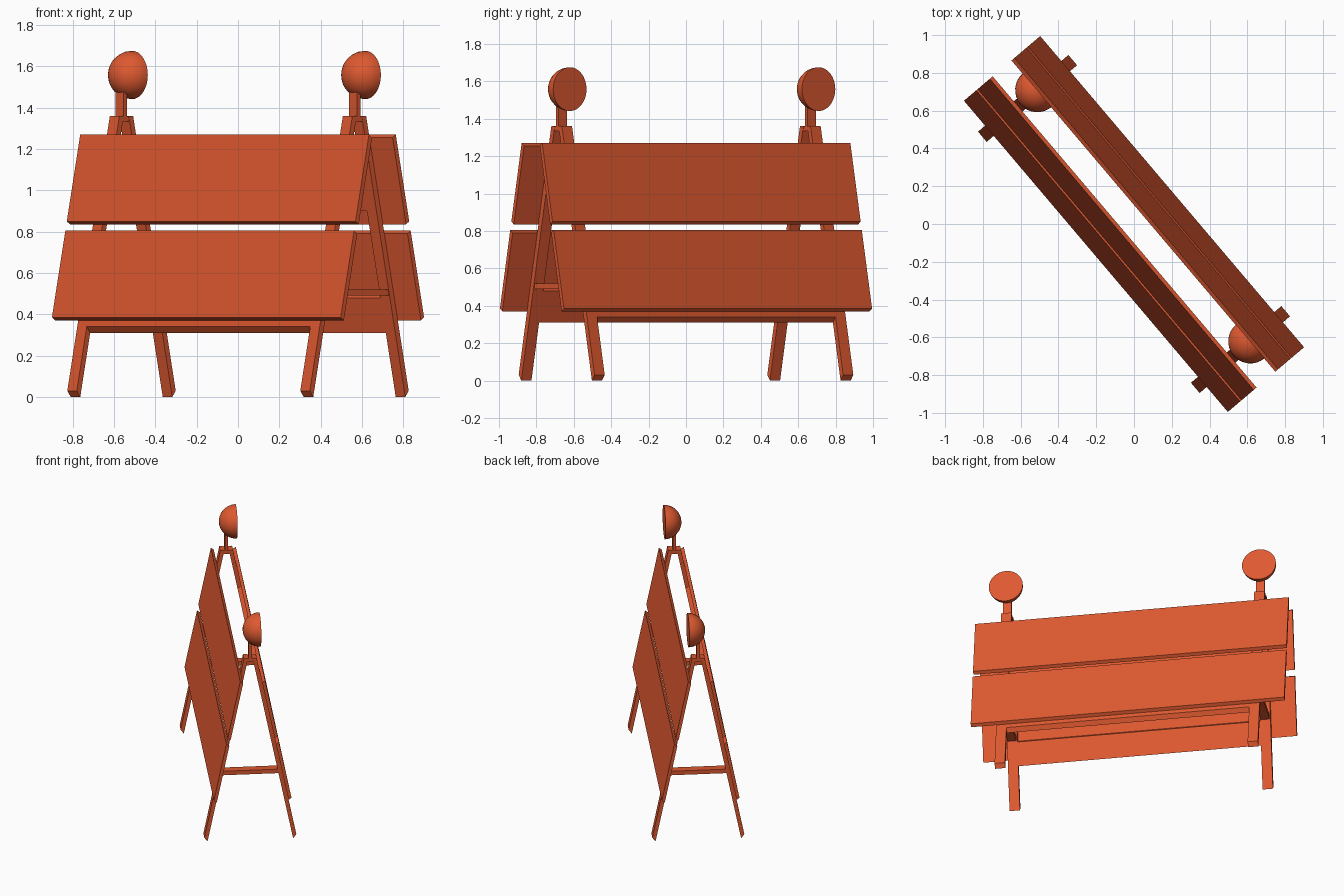
import bpy, bmesh, math

if "Cube" in bpy.data.objects:
    bpy.data.objects.remove(bpy.data.objects["Cube"])

TURN = math.radians(-49.7)      # whole barricade is turned about z
HALF = 1.08                     # half length of the boards
LEG0, LEG1 = 0.836, 0.907       # leg extent along the length
LAMP_U, LAMP_N, LAMP_Z, LAMP_R = 0.872, 0.068, 1.558, 0.117

orange = bpy.data.materials.new("orange_paint")
orange.diffuse_color = (0.73, 0.10, 0.03, 1)
orange.use_nodes = True
orange.node_tree.nodes["Principled BSDF"].inputs["Base Color"].default_value = orange.diffuse_color


def finish(name, bm):
    bmesh.ops.recalc_face_normals(bm, faces=bm.faces)
    me = bpy.data.meshes.new(name)
    bm.to_mesh(me)
    bm.free()
    me.materials.append(orange)
    ob = bpy.data.objects.new(name, me)
    ob.rotation_euler.z = TURN
    bpy.context.collection.objects.link(ob)
    return ob


def prism(name, profile, u0, u1):
    """Extrude a (depth, height) profile along the barricade's length."""
    bm = bmesh.new()
    face = bm.faces.new([bm.verts.new((u0, n, z)) for n, z in profile])
    ext = bmesh.ops.extrude_face_region(bm, geom=[face])
    verts = [v for v in ext["geom"] if isinstance(v, bmesh.types.BMVert)]
    bmesh.ops.translate(bm, verts=verts, vec=(u1 - u0, 0, 0))
    return finish(name, bm)


def slope(z):
    """Distance of the outer board face from the centre plane."""
    return 0.085 + 0.203 * (1.27 - z)


def leaning(name, side, u0, u1, z0, z1, inset, thick, low, high):
    """Leaning board: inner edge sits lower than the outer one by low / high."""
    pts = [(slope(z0 + low) - inset, z0 + low), (slope(z1) - inset, z1),
           (slope(z1 - high) - inset - thick, z1 - high),
           (slope(z0) - inset - thick, z0)]
    return prism(name, [(side * n, z) for n, z in pts], u0, u1)


def block(name, u0, u1, n, z0, z1):
    return prism(name, [(-n, z0), (n, z0), (n, z1), (-n, z1)], u0, u1)


# The two leaning sides
for side, label in ((-1, "front"), (1, "back")):
    leaning(label + "_upper_board", side, -HALF, HALF, 0.835, 1.27, 0, 0.023, 0.015, 0.015)
    leaning(label + "_lower_board", side, -HALF, HALF, 0.37, 0.805, 0, 0.023, 0.015, 0.015)
    # Rails behind the boards, between the legs
    leaning(label + "_lower_rail", side, -LEG0, LEG0, 0.31, 0.50, 0.023, 0.028, 0.03, 0.02)
    leaning(label + "_upper_rail", side, -LEG0, LEG0, 0.90, 1.09, 0.023, 0.028, 0.03, 0.02)
    for end, ename in ((-1, "left"), (1, "right")):
        leaning(f"{label}_{ename}_leg", side, end * LEG0, end * LEG1,
                0, 1.36, 0.023, 0.028, 0.03, 0.0)

# Parts at each end
for end, ename in ((-1, "left"), (1, "right")):
    mid = end * LAMP_U
    block(ename + "_brace", mid - 0.03, mid + 0.03, slope(0.505) - 0.04, 0.49, 0.52)
    block(ename + "_top_cap", mid - 0.034, mid + 0.034, 0.03, 1.333, 1.358)
    block(ename + "_lamp_post", mid - 0.03, mid + 0.03, 0.011, 1.34, 1.475)

    # Half-dome lamp, flat side towards the back
    bm = bmesh.new()
    bmesh.ops.create_uvsphere(bm, u_segments=32, v_segments=16, radius=LAMP_R)
    cut = bmesh.ops.bisect_plane(bm, geom=bm.verts[:] + bm.edges[:] + bm.faces[:],
                                 plane_co=(0, 0, 0), plane_no=(0, 0, 1), clear_outer=True)
    bmesh.ops.holes_fill(bm, edges=[e for e in bm.edges if e.is_boundary])
    # Lower half dome (-z) swung to point at -depth
    for v in bm.verts:
        x, y, z = v.co
        v.co = (mid + x, LAMP_N + z, LAMP_Z + y)
    lamp = finish(ename + "_lamp", bm)
    bpy.ops.object.select_all(action='DESELECT')
    lamp.select_set(True)
    bpy.context.view_layer.objects.active = lamp
    bpy.ops.object.shade_smooth_by_angle(angle=math.radians(35))
